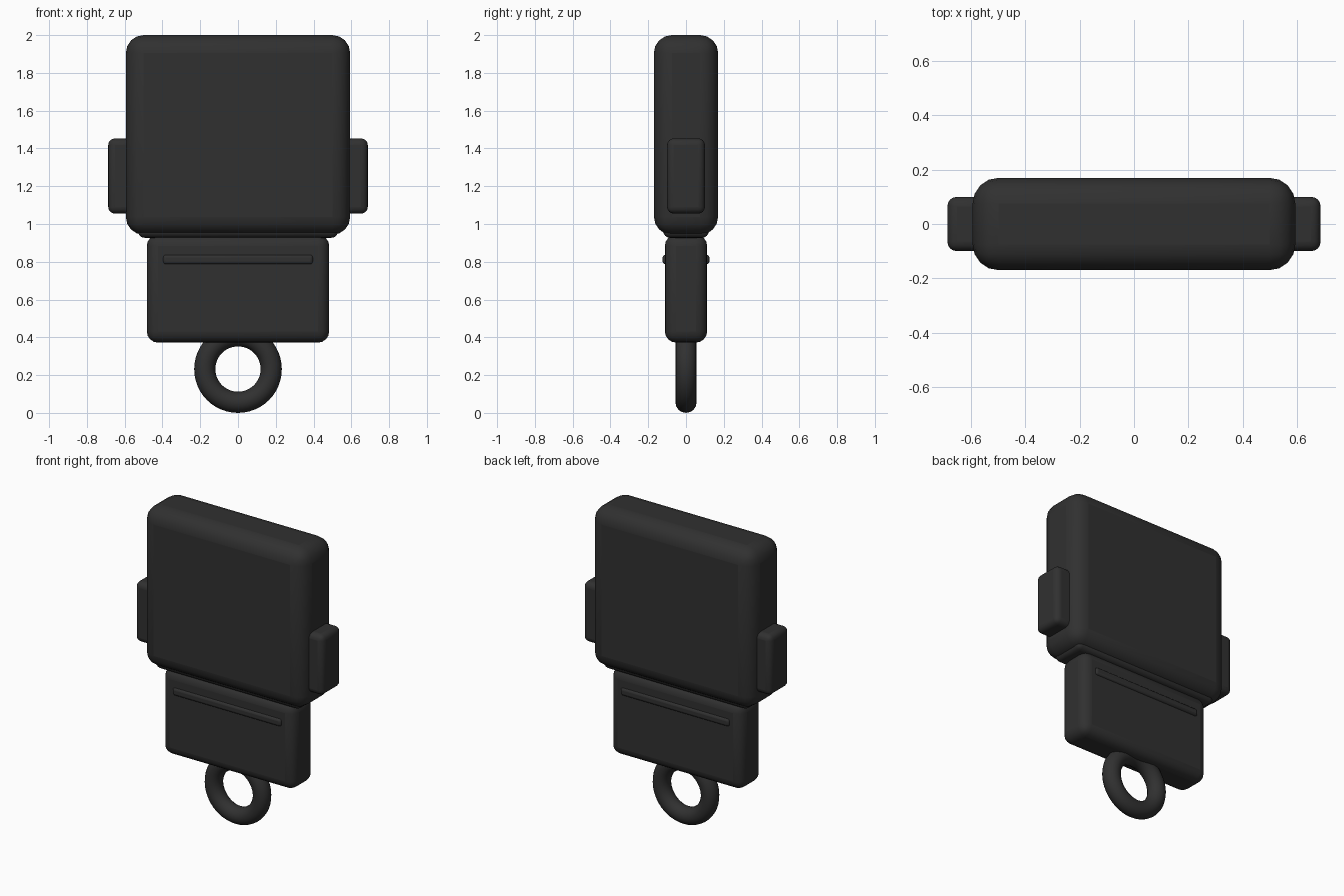
import bpy
import math

if "Cube" in bpy.data.objects:
    bpy.data.objects.remove(bpy.data.objects["Cube"])

mat = bpy.data.materials.new("dark_plastic")
mat.diffuse_color = (0.03, 0.03, 0.03, 1)
mat.use_nodes = True
mat.node_tree.nodes["Principled BSDF"].inputs["Base Color"].default_value = mat.diffuse_color


def finish(obj, name):
    obj.name = name
    obj.data.materials.append(mat)
    bpy.ops.object.shade_smooth_by_angle(angle=math.radians(40))
    return obj


def rounded_box(name, x, y, z, radius, segments=4):
    """Box spanning the (min, max) ranges with rounded edges."""
    spans = (x, y, z)
    bpy.ops.mesh.primitive_cube_add(size=1, location=[(a + b) / 2 for a, b in spans])
    obj = bpy.context.object
    obj.scale = [b - a for a, b in spans]
    bpy.ops.object.transform_apply(location=False, rotation=False, scale=True)
    bevel = obj.modifiers.new("rounding", 'BEVEL')
    bevel.width = radius
    bevel.segments = segments
    return finish(obj, name)


# Upper case, collar and lower case
rounded_box("upper_case", (-0.594, 0.594), (-0.17, 0.17), (0.943, 2.0), 0.095)
rounded_box("collar", (-0.53, 0.53), (-0.12, 0.12), (0.927, 1.03), 0.035)
rounded_box("lower_case", (-0.483, 0.483), (-0.112, 0.112), (0.372, 0.943), 0.06)

# Side grips and raised bars, one on each side
for sign, side, face in ((-1, "left", "front"), (1, "right", "back")):
    rounded_box("grip_" + side, sorted((sign * 0.53, sign * 0.687)),
                (-0.1, 0.1), (1.055, 1.453), 0.035)
    rounded_box("bar_" + face, (-0.397, 0.397),
                sorted((sign * 0.085, sign * 0.124)), (0.787, 0.837), 0.015, 3)

# Hanging ring
bpy.ops.mesh.primitive_torus_add(
    major_radius=0.176, minor_radius=0.056, major_segments=48, minor_segments=16,
    location=(0, 0, 0.232), rotation=(math.pi / 2, 0, 0))
finish(bpy.context.object, "hanging_ring")
